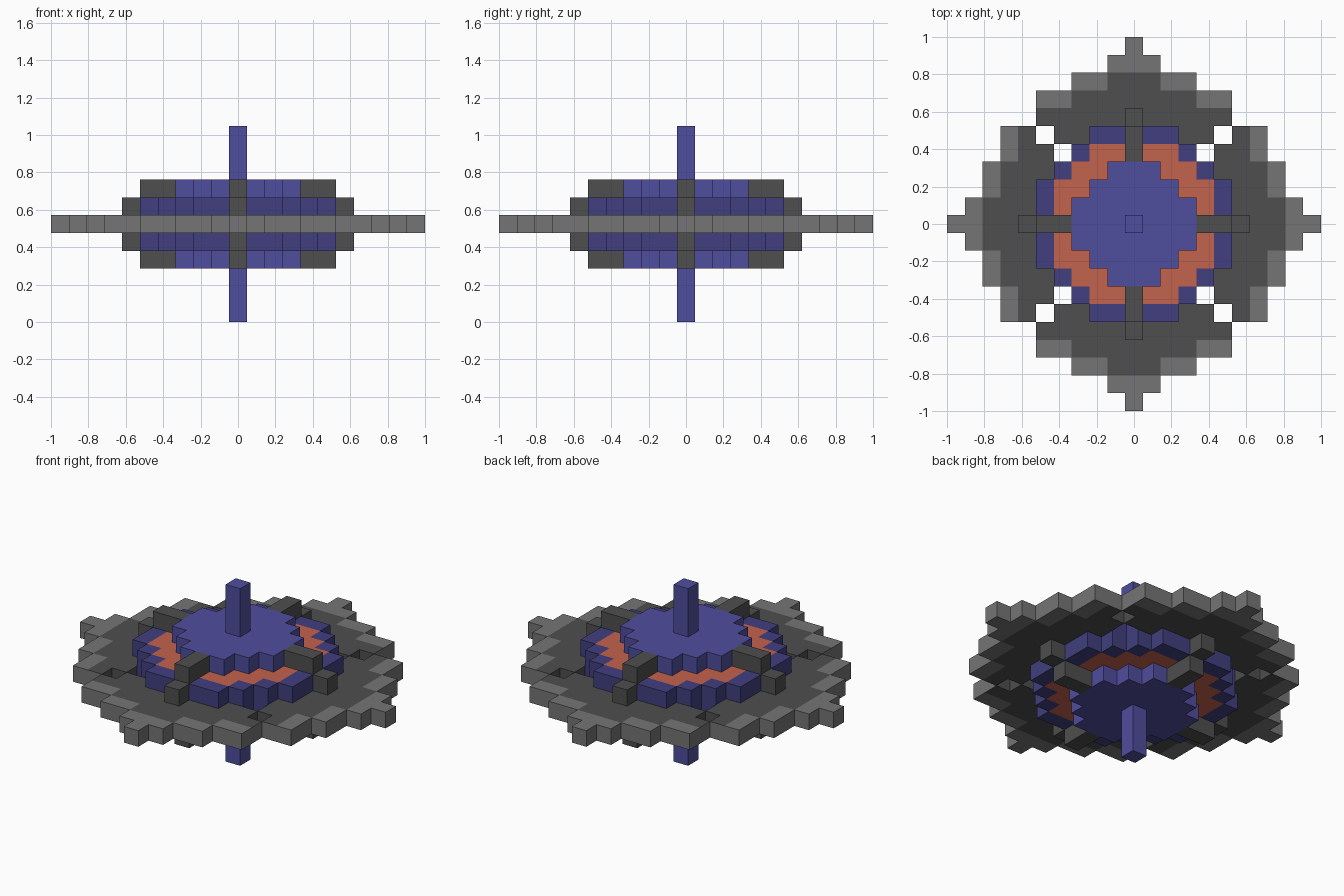
import bpy, bmesh

cube = bpy.data.objects.get("Cube")
if cube:
    bpy.data.objects.remove(cube)

U = 2 / 21  # size of one block


def material(name, srgb):
    lin = [((c / 255 + 0.055) / 1.055) ** 2.4 for c in srgb] + [1.0]
    m = bpy.data.materials.new(name)
    m.use_nodes = True
    m.diffuse_color = lin
    bsdf = m.node_tree.nodes["Principled BSDF"]
    bsdf.inputs["Base Color"].default_value = lin
    bsdf.inputs["Roughness"].default_value = 0.9
    return m


GREY = material("mid grey", (117, 117, 117))
DARK = material("dark grey", (78, 78, 78))
VIOLET = material("violet blue", (79, 77, 157))
NAVY = material("dark violet", (65, 63, 127))
ORANGE = material("burnt orange", (196, 99, 77))


def blocks(name, layers, mats, rule=None):
    """Stepped solid from (cells, z0, z1) layers, in block units.
    rule(cell, side_dir) picks the material index; side_dir is None on caps."""
    bm = bmesh.new()
    for cells, z0, z1 in layers:
        verts = {}

        def v(x, y, z):
            if (x, y, z) not in verts:
                verts[x, y, z] = bm.verts.new((x * U, y * U, z * U))
            return verts[x, y, z]

        def face(points, cell, side):
            f = bm.faces.new([v(*p) for p in points])
            f.material_index = rule(cell, side) if rule else 0

        for i, j in cells:
            a, b, c, d = i - .5, i + .5, j - .5, j + .5
            face([(a, c, z1), (b, c, z1), (b, d, z1), (a, d, z1)], (i, j), None)
            face([(a, d, z0), (b, d, z0), (b, c, z0), (a, c, z0)], (i, j), None)
            for (dx, dy), (p, q) in {(0, -1): ((a, c), (b, c)), (1, 0): ((b, c), (b, d)),
                                     (0, 1): ((b, d), (a, d)), (-1, 0): ((a, d), (a, c))}.items():
                if (i + dx, j + dy) not in cells:
                    face([(*p, z0), (*q, z0), (*q, z1), (*p, z1)], (i, j), (dx, dy))
    mesh = bpy.data.meshes.new(name)
    bm.to_mesh(mesh)
    bm.free()
    for m in mats:
        mesh.materials.append(m)
    ob = bpy.data.objects.new(name, mesh)
    bpy.context.collection.objects.link(ob)
    return ob


def disc(limits):
    """Round stepped plan: half width for each row, counted from the middle."""
    n = len(limits) - 1
    return {(i, j) for j in range(-n, n + 1)
            for i in range(-limits[abs(j)], limits[abs(j)] + 1)}


def turned(cells, k):
    """Rotate cells by k quarter turns."""
    for _ in range(k):
        cells = {(-j, i) for i, j in cells}
    return cells


# Plans
hub = disc([3, 3, 2, 1])
pad = disc([4, 4, 4, 3, 2])
drum = disc([5, 5, 5, 4, 3, 2])
cross = {(i, 0) for i in range(-6, 7)} | {(0, i) for i in range(-6, 7)}

# Central hub with spikes above and below
blocks("hub", [(hub, 3, 8)], [VIOLET])
blocks("top_spike", [({(0, 0)}, 8, 11)], [VIOLET])
blocks("bottom_spike", [({(0, 0)}, 0, 3)], [VIOLET])

# Drum around the hub: dark rim, orange caps
blocks("drum", [(drum - hub - cross, 4, 7)], [NAVY, ORANGE],
       lambda cell, side: int(cell in pad and side is None))

# Blade plan pointing to -y: half width for each row, split along the diagonals
rows = {5: 4, 6: 5, 7: 5, 8: 3, 9: 1, 10: 0}
inner = {6: 5, 7: 3, 8: 1}
blade = {(i, -j) for j, w in rows.items() for i in range(-w, w + 1)} - drum - cross
face_area = {(i, -j) for j, w in inner.items() for i in range(-w, w + 1)} | {
    c for c in blade if c[1] == -5}


def blade_rule(dark_cells):
    def rule(cell, side):
        if cell not in dark_cells:
            return 0
        if side and max(abs(cell[0] + side[0] / 2), abs(cell[1] + side[1] / 2)) > 5.6:
            return 0  # outer edges stay light
        return 1
    return rule


# Four blades and four clamp arms
for k, where in enumerate(("front", "left", "back", "right")):
    blocks(where + "_blade", [(turned(blade, k), 5, 6)], [GREY, DARK],
           blade_rule(turned(face_area, k)))
    blocks(where + "_arm", [(turned({(0, -4), (0, -5)}, k), 3, 8),
                            (turned({(0, -6)}, k), 4, 7)], [DARK])
